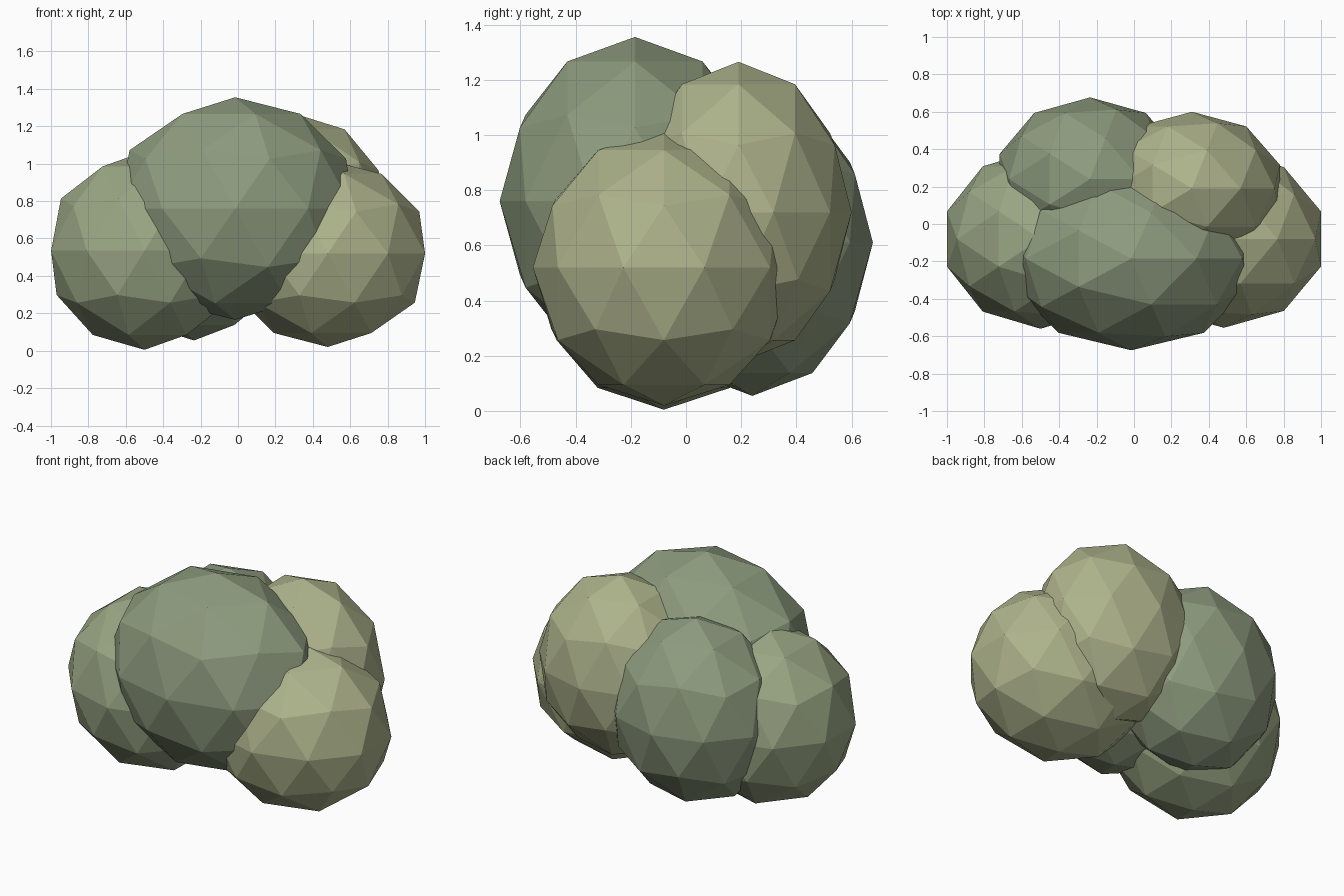
import bpy

if "Cube" in bpy.data.objects:
    bpy.data.objects.remove(bpy.data.objects["Cube"])


def material(name, rgb):
    mat = bpy.data.materials.new(name)
    mat.diffuse_color = (*rgb, 1)
    mat.use_nodes = True
    mat.node_tree.nodes["Principled BSDF"].inputs["Base Color"].default_value = mat.diffuse_color
    return mat


olive = material("olive_leaf", (0.42, 0.45, 0.26))
sage = material("sage_leaf", (0.32, 0.38, 0.23))
moss = material("moss_leaf", (0.27, 0.33, 0.21))


# Each leaf clump of the bush: a flat-shaded icosphere stretched to an ellipsoid
def clump(name, centre, radii, mat):
    bpy.ops.mesh.primitive_ico_sphere_add(subdivisions=2, radius=1, location=centre)
    ob = bpy.context.object
    ob.name = name
    ob.scale = radii
    bpy.ops.object.transform_apply(location=False, rotation=False, scale=True)
    ob.data.materials.append(mat)


clump("left_clump", (-0.50, -0.08, 0.535), (0.525, 0.48, 0.53), sage)
clump("right_clump", (0.48, -0.08, 0.52), (0.547, 0.475, 0.50), olive)
clump("front_clump", (-0.015, -0.185, 0.76), (0.663, 0.49, 0.595), moss)
clump("back_right_clump", (0.31, 0.19, 0.72), (0.494, 0.41, 0.545), olive)
clump("back_left_clump", (-0.235, 0.24, 0.61), (0.508, 0.437, 0.555), moss)
